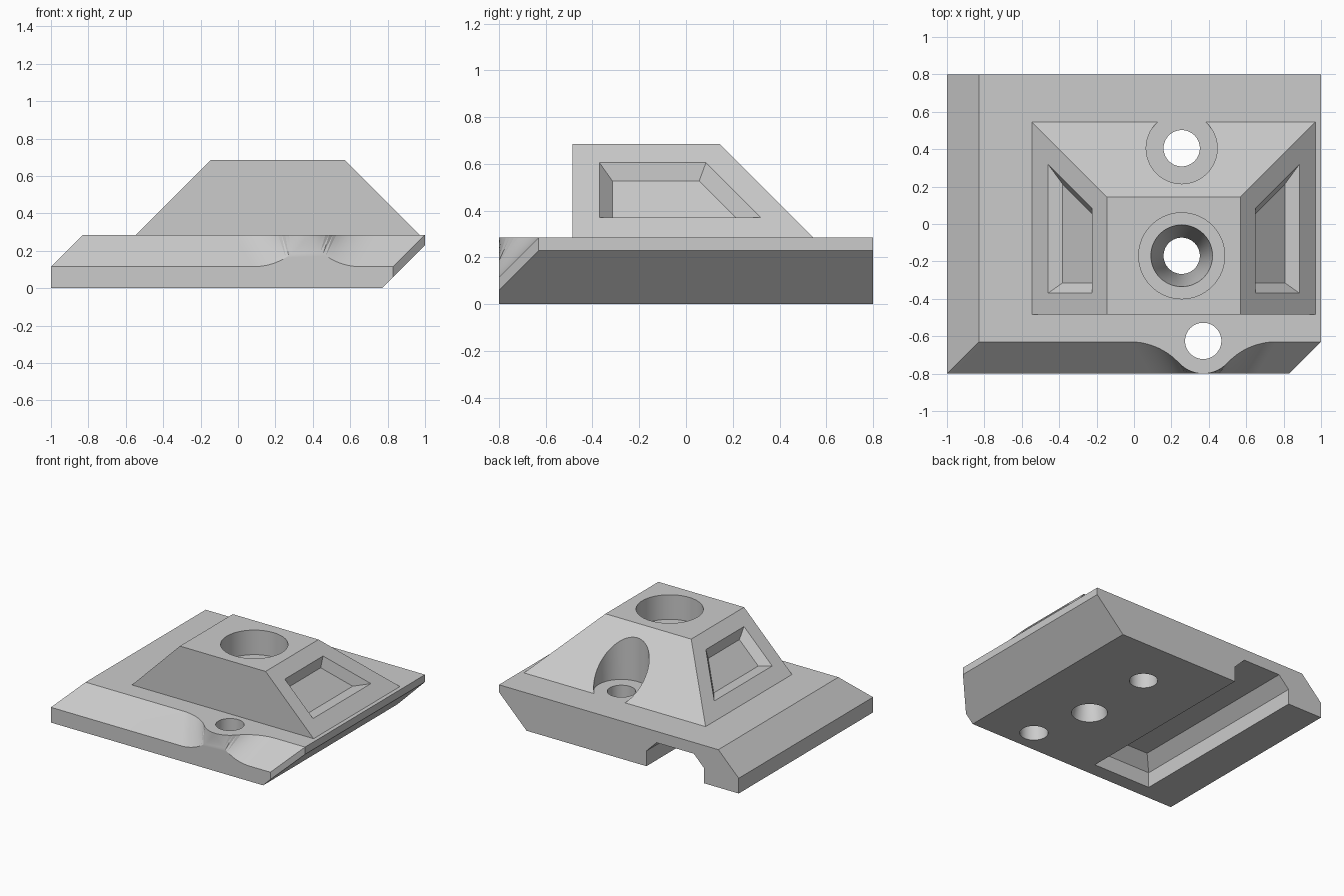
import bpy, bmesh, math

if "Cube" in bpy.data.objects:
    bpy.data.objects.remove(bpy.data.objects["Cube"])

grey = bpy.data.materials.new("light_grey")
grey.use_nodes = True
grey.diffuse_color = (0.6, 0.6, 0.6, 1)
grey.node_tree.nodes["Principled BSDF"].inputs["Base Color"].default_value = (0.6, 0.6, 0.6, 1)


def make_object(name, bm):
    bmesh.ops.recalc_face_normals(bm, faces=bm.faces)
    mesh = bpy.data.meshes.new(name)
    bm.to_mesh(mesh)
    bm.free()
    mesh.materials.append(grey)
    ob = bpy.data.objects.new(name, mesh)
    bpy.context.collection.objects.link(ob)
    return ob


def hull(points):
    bm = bmesh.new()
    for p in points:
        bm.verts.new(p)
    bmesh.ops.convex_hull(bm, input=bm.verts)
    bmesh.ops.dissolve_limit(bm, angle_limit=0.01, verts=bm.verts, edges=bm.edges)
    bmesh.ops.recalc_face_normals(bm, faces=bm.faces)
    return bm


def lathe(name, x, y, profile, sides=64):
    """Solid of revolution about a vertical axis; profile holds (radius, z)."""
    bm = bmesh.new()
    rings = [[bm.verts.new((x + r * math.cos(math.tau * i / sides),
                            y + r * math.sin(math.tau * i / sides), z))
              for i in range(sides)] for r, z in profile]
    for a, b in zip(rings, rings[1:]):
        for i in range(sides):
            j = (i + 1) % sides
            bm.faces.new((a[i], a[j], b[j], b[i]))
    bm.faces.new(rings[0])
    bm.faces.new(rings[-1])
    return make_object(name, bm)


def combine(target, tool, operation):
    mod = target.modifiers.new(operation, "BOOLEAN")
    mod.operation, mod.solver, mod.object = operation, "EXACT", tool
    bpy.context.view_layer.objects.active = target
    bpy.ops.object.modifier_apply(modifier=mod.name)
    bpy.data.objects.remove(tool)


TOP, LIP = 0.285, 0.115      # plate top, lower edge of its chamfers
BACK, FRONT, RIM = 0.8, -0.8, -0.63
HOLE_X, STEPS = 0.37, 20


# Curved front edge of the plate: bulge around the front hole
def rim_point(s):
    dx = 0.39 * abs(s)
    if dx < 0.128:
        y = -0.625 - math.sqrt(0.175 ** 2 - dx * dx)
    else:
        y = -0.987 + math.sqrt(0.357 ** 2 - (0.39 - dx) ** 2)
    return (HOLE_X + 0.39 * s, y, TOP)


def lip_point(s):
    run = 0.285 * (1 - abs(s))
    return (HOLE_X + 0.285 * s, FRONT, LIP + 0.324 - math.sqrt(0.324 ** 2 - run * run))


params = [i / STEPS for i in range(-STEPS, STEPS + 1)]
rim = [(-0.83, RIM, TOP)] + [rim_point(s) for s in params] + [(1, RIM, TOP)]
lip = [(-1, FRONT, LIP)] + [lip_point(s) for s in params] + [(0.83, FRONT, LIP)]
rim[STEPS + 1] = lip[STEPS + 1] = (HOLE_X, FRONT, TOP)

# Base plate
bm = bmesh.new()
cache = {}


def face(*points):
    if len(set(points)) < 3:
        return
    for p in points:
        if p not in cache:
            cache[p] = bm.verts.new(p)
    bm.faces.new([cache[p] for p in points])


back_rim_l, back_rim_r = (-0.83, BACK, TOP), (1, BACK, TOP)
back_lip, back_high = (-1, BACK, LIP), (1, BACK, 0.23)
foot_fl, foot_fr = (-1, FRONT, 0), (0.77, FRONT, 0)
foot_bl, foot_br = (-1, BACK, 0), (0.77, BACK, 0)
corner_low, corner_high = (0.83, FRONT, 0.06), (1, RIM, 0.23)

face(back_rim_l, *rim, back_rim_r)
face(foot_fl, foot_fr, foot_br, foot_bl)
face(back_rim_l, rim[0], lip[0], back_lip)
face(back_lip, lip[0], foot_fl, foot_bl)
face(foot_fl, foot_fr, corner_low, *reversed(lip))
face(corner_low, corner_high, rim[-1], lip[-1])
face(corner_high, back_high, back_rim_r, rim[-1])
face(foot_fr, corner_low, corner_high, back_high, foot_br)
face(foot_bl, foot_br, back_high, back_rim_r, back_rim_l, back_lip)
for l0, l1, r0, r1 in zip(lip, lip[1:], rim, rim[1:]):
    face(l0, l1, r1)
    face(l0, r1, r0)
plate = make_object("mounting_block", bm)

# Underside channel, open at the back, with a chamfered ceiling
levels = [(-0.1, 0), (LIP, 0), (0.2, 0.085)]
channel = hull([(x, y, z) for z, inset in levels
                for x in (-0.71 + inset, -0.23 - inset) for y in (-0.69 + inset, 1)])
combine(plate, make_object("channel_cutter", channel), "DIFFERENCE")

# Raised block with three sloping sides and a straight front
MID = 0.2125
sections = [(0.24, 0.7575, 0.545), (TOP, 0.7575, 0.545), (0.685, 0.3575, 0.145)]
bm = hull([(MID + side * half, y, z) for z, half, y_back in sections
           for side in (-1, 1) for y in (-0.485, y_back)])

# Bevelled recess on each side slope: outline it, then inset it
REACH = 0.6725
cuts = [((0, 0, 0.37), (0, 0, 1)), ((0, 0, 0.605), (0, 0, 1)), ((0, -0.37, 0), (0, 1, 0)),
        ((MID + REACH, 0.32, 0), (1, -1, 0)), ((MID - REACH, 0.32, 0), (-1, -1, 0))]
for co, no in cuts:
    bmesh.ops.bisect_plane(bm, geom=bm.verts[:] + bm.edges[:] + bm.faces[:],
                           plane_co=co, plane_no=no)
bm.normal_update()
panels = []
for f in bm.faces:
    c = f.calc_center_median()
    if (abs(f.normal.x) > 0.6 and 0.37 < c.z < 0.605 and c.y > -0.37
            and c.y - abs(c.x - MID) < 0.32 - REACH):
        panels.append(f)
bmesh.ops.inset_individual(bm, faces=panels, thickness=0.055, depth=-0.055, use_even_offset=True)
block = make_object("raised_block", bm)

# Screw access cut in the back slope, then join the block to the plate
combine(block, lathe("access_cutter", 0.255, 0.405, [(0.19, 0.1), (0.19, 1)]), "DIFFERENCE")
combine(plate, block, "UNION")

# Through holes and the stepped, tapered centre bore
for x, y in ((0.255, 0.405), (HOLE_X, -0.625)):
    combine(plate, lathe("hole_cutter", x, y, [(0.097, -0.2), (0.097, 0.9)]), "DIFFERENCE")
bore = [(0.123, -0.1), (0.123, 0), (0.097, 0.14), (0.165, 0.5), (0.23, 0.5), (0.23, 0.9)]
combine(plate, lathe("bore_cutter", 0.255, -0.17, bore), "DIFFERENCE")

# Clean up flat areas and shade
bm = bmesh.new()
bm.from_mesh(plate.data)
bmesh.ops.remove_doubles(bm, verts=bm.verts, dist=0.0001)
bmesh.ops.dissolve_limit(bm, angle_limit=0.005, verts=bm.verts, edges=bm.edges)
bm.to_mesh(plate.data)
bm.free()
bpy.ops.object.select_all(action="DESELECT")
plate.select_set(True)
bpy.context.view_layer.objects.active = plate
bpy.ops.object.shade_smooth_by_angle(angle=math.radians(25))
